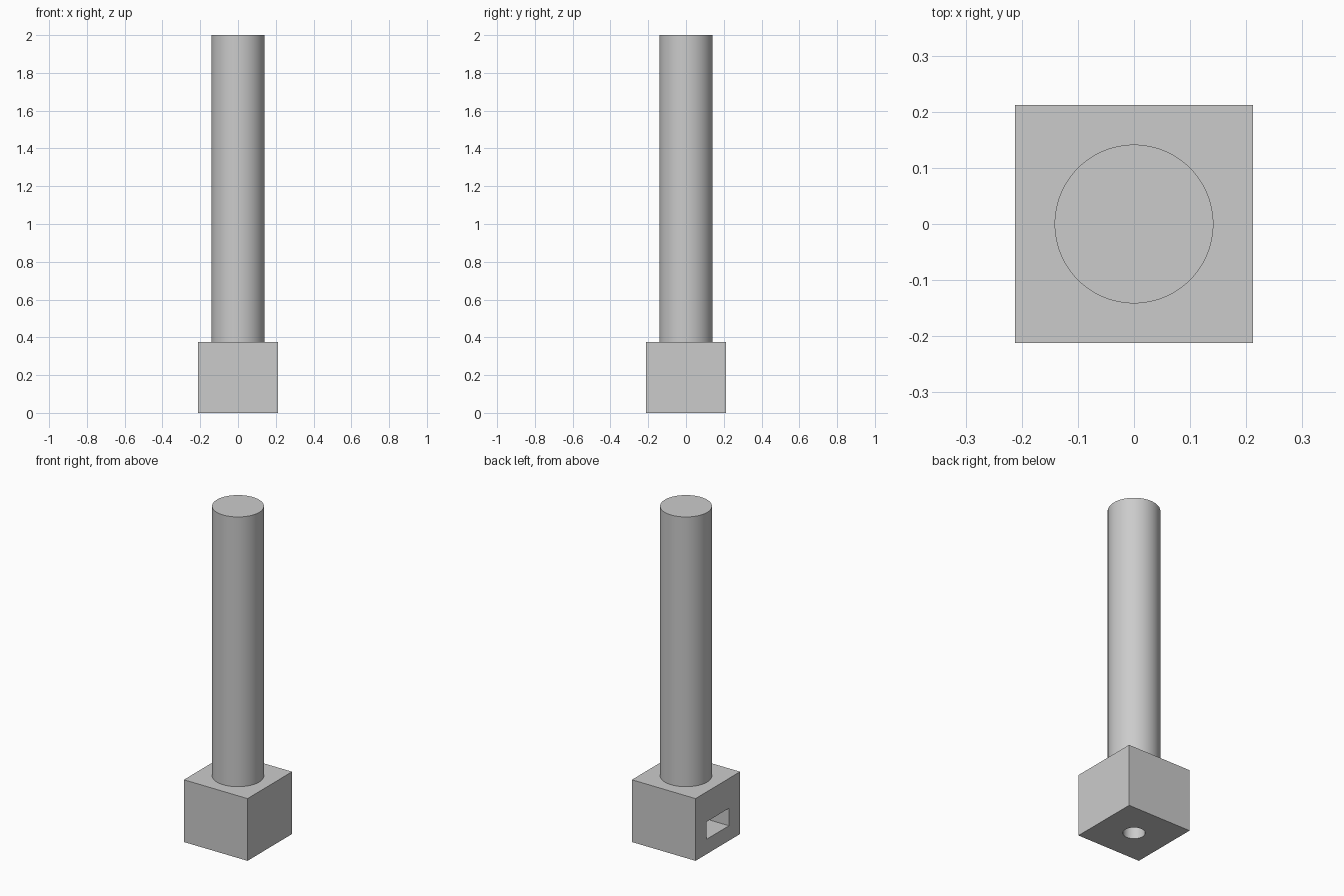
import bpy
from math import radians

cube = bpy.data.objects.get("Cube")
if cube:
    bpy.data.objects.remove(cube, do_unlink=True)

grey = bpy.data.materials.new("plain_grey")
grey.use_nodes = True
grey.diffuse_color = (0.6, 0.6, 0.6, 1)
grey.node_tree.nodes["Principled BSDF"].inputs["Base Color"].default_value = (0.6, 0.6, 0.6, 1)

HALF, BLOCK_TOP, TOP = 0.212, 0.375, 2.0


def finish(ob, name):
    ob.name = name
    ob.data.materials.clear()
    ob.data.materials.append(grey)
    return ob


def box(name, lo, hi):
    centre = [(a + b) / 2 for a, b in zip(lo, hi)]
    bpy.ops.mesh.primitive_cube_add(size=1, location=centre)
    ob = bpy.context.object
    ob.scale = [b - a for a, b in zip(lo, hi)]
    bpy.ops.object.transform_apply(location=True, rotation=False, scale=True)
    return finish(ob, name)


def rod(name, radius, z0, z1, sides):
    bpy.ops.mesh.primitive_cylinder_add(vertices=sides, radius=radius, depth=z1 - z0,
                                        location=(0, 0, (z0 + z1) / 2))
    return finish(bpy.context.object, name)


def smooth(ob):
    bpy.ops.object.select_all(action='DESELECT')
    ob.select_set(True)
    bpy.context.view_layer.objects.active = ob
    bpy.ops.object.shade_smooth_by_angle(angle=radians(30))


def cut(target, cutter):
    mod = target.modifiers.new("cut", 'BOOLEAN')
    mod.operation = 'DIFFERENCE'
    mod.solver = 'EXACT'
    mod.object = cutter
    bpy.context.view_layer.objects.active = target
    bpy.ops.object.modifier_apply(modifier=mod.name)
    bpy.data.objects.remove(cutter, do_unlink=True)


# Square base with a nut slot in its right side and a bolt hole from below
base = box("base_block", (-HALF, -HALF, 0), (HALF, HALF, BLOCK_TOP))
cut(base, box("slot_cutter", (-HALF - 0.1, -0.106, 0.09), (0.106, 0.106, 0.195)))
cut(base, rod("hole_cutter", 0.06, -0.1, 0.3, 64))
smooth(base)

# Round post on the base
smooth(rod("post", 0.1415, BLOCK_TOP, TOP, 96))
